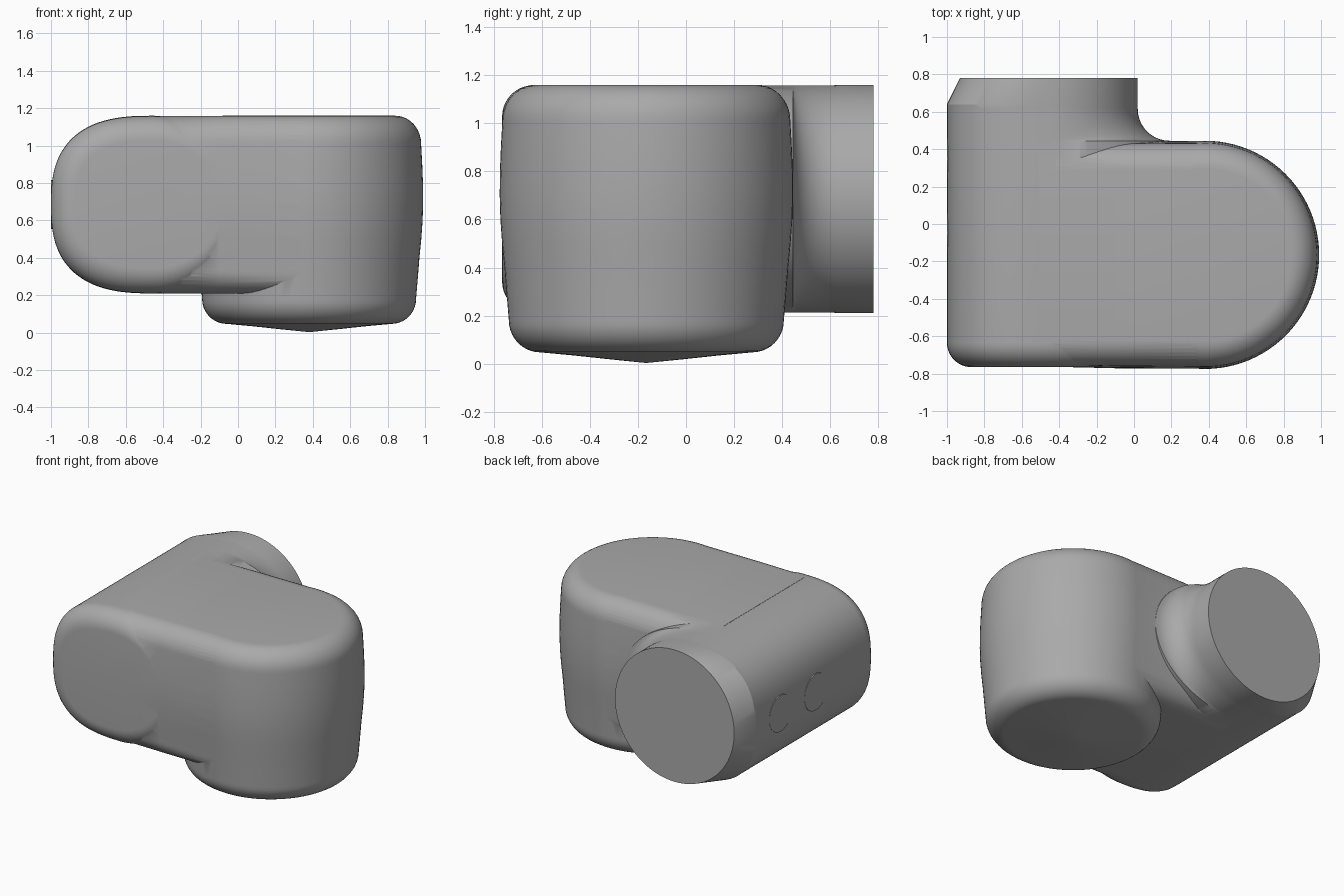
import bpy
import bmesh
from math import sin, cos, pi, sqrt
from mathutils import Vector

cube = bpy.data.objects.get("Cube")
if cube:
    bpy.data.objects.remove(cube, do_unlink=True)

grey = bpy.data.materials.new("cast grey")
grey.use_nodes = True
GREY = (0.4, 0.4, 0.4, 1)
grey.diffuse_color = GREY
grey.node_tree.nodes["Principled BSDF"].inputs["Base Color"].default_value = GREY

MID_Z = 0.685          # height of the tube axis
TUBE_X, TUBE_R = -0.455, 0.475
DRUM_X, DRUM_Y = 0.38, -0.165


def loft(name, rings):
    """Skin a list of equally long closed rings and cap both ends."""
    bm = bmesh.new()
    loops = [[bm.verts.new(p) for p in ring] for ring in rings]
    for a, b in zip(loops, loops[1:]):
        for i in range(len(a)):
            j = (i + 1) % len(a)
            bm.faces.new((a[i], a[j], b[j], b[i]))
    bm.faces.new(loops[0])
    bm.faces.new(loops[-1])
    bmesh.ops.recalc_face_normals(bm, faces=bm.faces)
    mesh = bpy.data.meshes.new(name)
    bm.to_mesh(mesh)
    bm.free()
    mesh.materials.append(grey)
    obj = bpy.data.objects.new(name, mesh)
    bpy.context.collection.objects.link(obj)
    return obj


def corner(cr, cz, rr, rz, start, end, steps=10):
    """Elliptic arc of (radius, height) points."""
    angles = [start + (end - start) * i / steps for i in range(steps + 1)]
    return [(cr + rr * cos(a), cz + rz * sin(a)) for a in angles]


# Shared upper side wall: slightly barrelled, rounded at the top
upper = [(0.59, 0.4), (0.6, 0.5), (0.607, 0.6), (0.61, 0.7), (0.609, 0.8), (0.605, 0.9)]
upper += corner(0.46, 1.01, 0.139, 0.15, 0, pi / 2)

# Vertical drum, turned around its own axis
profile = [(0.001, 0.003), (0.15, 0.018), (0.3, 0.034)]
profile += corner(0.44, 0.18, 0.132, 0.133, -pi / 2, 0) + [(0.582, 0.3)] + upper
SEG = 96
drum = loft("drum", [[(DRUM_X + r * cos(2 * pi * i / SEG), DRUM_Y + r * sin(2 * pi * i / SEG), z)
                      for i in range(SEG)] for r, z in profile])

# Bridge that joins the drum to the tube, with the drum's side wall
half = corner(0.45, 0.34, 0.134, 0.129, -pi / 2, 0) + upper
section = half + [(-r, z) for r, z in reversed(half)]
bridge = loft("bridge", [[(x, DRUM_Y + r * k, z - 0.001) for r, z in section]
                         for x, k in ((TUBE_X - 0.05, 0.978), (-0.1, 0.994), (DRUM_X, 0.998))])


# Horizontal tube: squarish on the outer side, flared into the bridge on the inner side
def tube_ring(y, outer, inner, height, power):
    ring = []
    for i in range(SEG):
        c, s = cos(2 * pi * i / SEG), sin(2 * pi * i / SEG)
        n = power if c < 0 else 2
        dx = abs(c) ** (2 / n) * (inner if c > 0 else -outer)
        dz = abs(s) ** (2 / n) * height * (1 if s > 0 else -1)
        ring.append((TUBE_X + dx, y, MID_Z + dz))
    return ring


OUTER, FLARE, ROUND = 0.545, 0.17, 0.13
rings = []
for i in range(11):
    a = pi / 2 * i / 10
    inset = ROUND * (1 - sin(a))
    rings.append(tube_ring(-0.765 + ROUND * (1 - cos(a)), OUTER - inset, 0.5 - inset,
                           TUBE_R - 0.002 - inset, 2.65))
rings.append(tube_ring(0.2, OUTER, TUBE_R + FLARE, TUBE_R - 0.002, 2.65))
for i in range(11):
    a = pi / 2 * i / 10
    rings.append(tube_ring(0.615 - FLARE * cos(a), OUTER, TUBE_R + FLARE * (1 - sin(a)),
                           TUBE_R - 0.002, 2.65))
rings.append(tube_ring(0.64, OUTER, TUBE_R, TUBE_R, 2.65))
rings.append(tube_ring(0.78, TUBE_R, TUBE_R, TUBE_R, 2))
housing = loft("joint_housing", rings)

# Fuse the three volumes into one casting
bpy.context.view_layer.objects.active = housing
for part in (bridge, drum):
    mod = housing.modifiers.new("fuse", 'BOOLEAN')
    mod.operation, mod.solver, mod.object = 'UNION', 'EXACT', part
    bpy.ops.object.modifier_apply(modifier=mod.name)
    bpy.data.objects.remove(part, do_unlink=True)

# Two round screw covers on the outer side
covers = []
for n, y in enumerate((0.35, -0.05)):
    disc = [[(x, y + 0.13 * cos(2 * pi * i / 40), MID_Z + 0.13 * sin(2 * pi * i / 40))
             for i in range(40)] for x in (-0.993, -1.001)]
    covers.append(loft(f"screw_cover_{n + 1}", disc))

# Smooth shading with crisp rims
bpy.ops.object.select_all(action='DESELECT')
for obj in [housing] + covers:
    obj.select_set(True)
bpy.context.view_layer.objects.active = housing
bpy.ops.object.shade_smooth_by_angle(angle=0.5)
